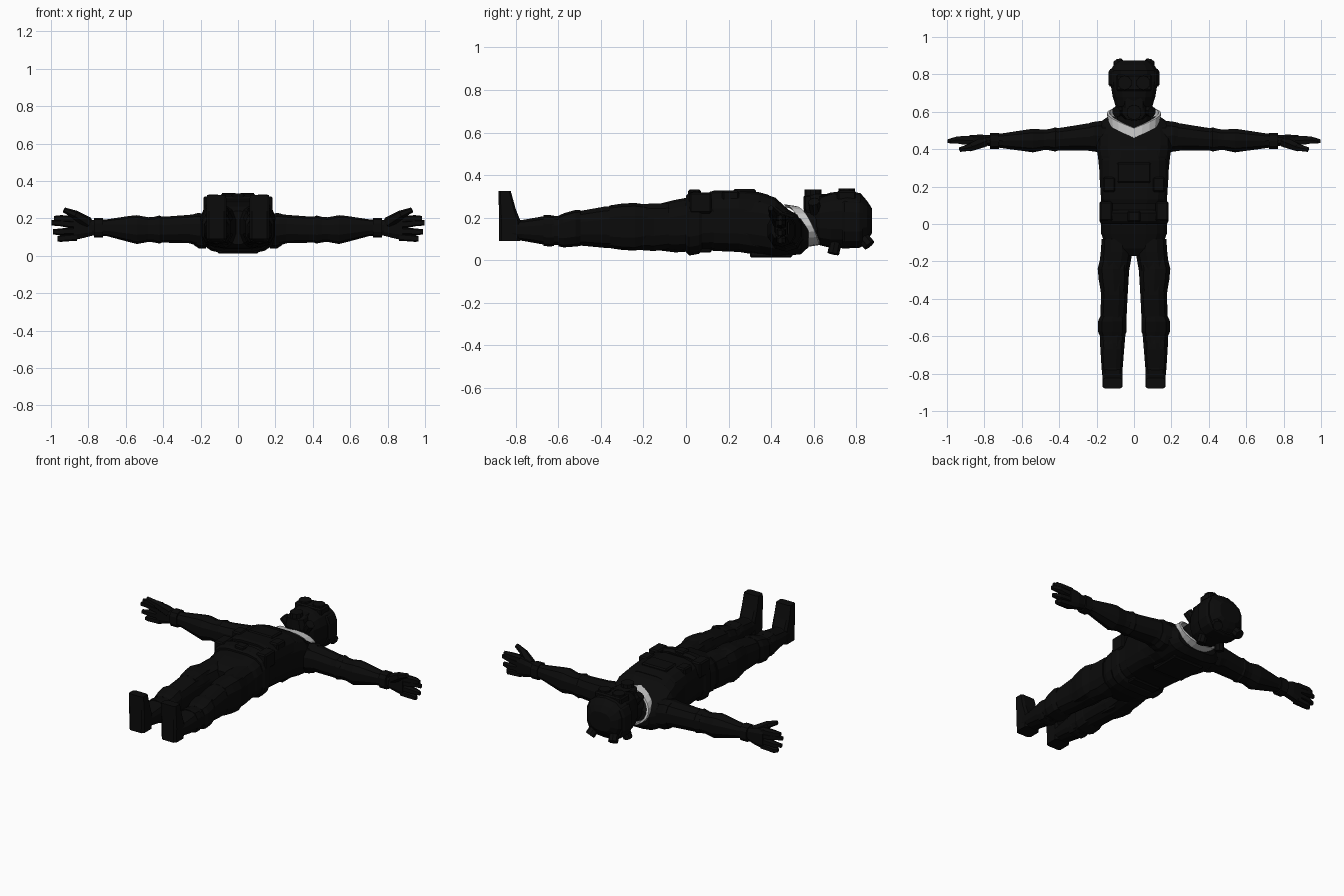
import bpy, bmesh, math
from mathutils import Vector

def mat(name, c):
    m = bpy.data.materials.new(name)
    m.diffuse_color = (*c, 1)
    return m

BLACK = mat("suit black", (0.0032, 0.0032, 0.0032))
WHITE = mat("collar pale grey", (0.55, 0.55, 0.55))

def finish(bm, name, m, mirror=False):
    bmesh.ops.recalc_face_normals(bm, faces=bm.faces)
    me = bpy.data.meshes.new(name)
    bm.to_mesh(me)
    bm.free()
    me.materials.append(m)
    ob = bpy.data.objects.new(name, me)
    bpy.context.collection.objects.link(ob)
    if mirror:
        ob.modifiers.new("mirror", 'MIRROR').use_mirror_merge = False
    return ob

def loft(name, axis, stations, sides=12, n=2.6, mirror=False, m=BLACK):
    """Rounded sections (position, centre a, centre b, half a, half b) along an axis."""
    bm = bmesh.new()
    rings = []
    for p, ca, cb, ra, rb in stations:
        ring = []
        for i in range(sides):
            t = 2 * math.pi * (i + 0.5) / sides
            c, s = math.cos(t), math.sin(t)
            a = ca + ra * math.copysign(abs(c) ** (2 / n), c)
            b = cb + rb * math.copysign(abs(s) ** (2 / n), s)
            ring.append(bm.verts.new({'x': (p, a, b), 'y': (a, p, b), 'z': (a, b, p)}[axis]))
        rings.append(ring)
    for r0, r1 in zip(rings, rings[1:]):
        for i in range(sides):
            j = (i + 1) % sides
            bm.faces.new((r0[i], r0[j], r1[j], r1[i]))
    bm.faces.new(rings[0])
    bm.faces.new(rings[-1])
    return finish(bm, name, m, mirror)

def box(name, lo, hi, mirror=False, bevel=0.008):
    bm = bmesh.new()
    bmesh.ops.create_cube(bm, size=1)
    for v in bm.verts:
        v.co = [(l + h) / 2 + c * (h - l) for l, h, c in zip(lo, hi, v.co)]
    bmesh.ops.bevel(bm, geom=bm.edges[:], offset=bevel, segments=1, affect='EDGES')
    return finish(bm, name, BLACK, mirror)

def rod(name, a, b, r0, r1, sides=8, mirror=False):
    a, b = Vector(a), Vector(b)
    bm = bmesh.new()
    bmesh.ops.create_cone(bm, cap_ends=True, segments=sides, radius1=r0, radius2=r1, depth=(b - a).length)
    q = (b - a).to_track_quat('Z', 'Y')
    for v in bm.verts:
        v.co = q @ v.co + (a + b) / 2
    return finish(bm, name, BLACK, mirror)

# Torso, lying along y with the chest upward
loft("torso", 'y', [
    (-0.17, 0, .15, .05, .09), (-0.13, 0, .155, .15, .11), (-0.05, 0, .16, .178, .125),
    (0.03, 0, .17, .178, .13), (0.15, 0, .18, .178, .135), (0.26, 0, .18, .185, .142),
    (0.36, 0, .168, .195, .148), (0.42, 0, .153, .205, .142), (0.48, 0, .13, .205, .11),
    (0.54, 0, .115, .19, .088), (0.575, 0, .115, .14, .055)], 16, 3.2)
loft("vest", 'y', [
    (0.11, 0, .185, .165, .137), (0.13, 0, .185, .178, .143), (0.25, 0, .183, .186, .146),
    (0.34, 0, .172, .186, .15), (0.39, 0, .163, .17, .145)], 16, 3.6)
loft("belt", 'y', [(-0.0, 0, .17, .178, .135), (0.015, 0, .17, .186, .15),
                   (0.06, 0, .178, .186, .15), (0.075, 0, .178, .178, .135)], 16, 3.6)
box("belt_buckle", (-.035, .01, .28), (.035, .07, .333))
box("belt_pouch", (.115, .015, .22), (.185, .12, .318), True)
box("chest_panel", (-.09, .22, .28), (.09, .33, .334))
box("chest_pocket", (.1, .17, .27), (.165, .25, .327), True)
box("back_pack", (-.11, .3, .012), (.11, .5, .09))
box("back_pouch", (-.1, .02, .035), (.1, .12, .09))

# Arms, stretched along x
loft("arm", 'x', [
    (.15, .46, .135, .085, .085), (.22, .465, .14, .08, .085), (.26, .465, .143, .074, .076),
    (.38, .455, .14, .064, .07), (.42, .452, .14, .062, .07), (.48, .45, .14, .057, .066),
    (.54, .446, .14, .066, .077), (.58, .446, .143, .06, .07), (.70, .445, .15, .042, .045),
    (.78, .446, .15, .03, .042)], 10, 2.3, True)
loft("shoulder_pad", 'x', [(.17, .47, .13, .085, .09), (.21, .473, .135, .077, .095),
                           (.235, .47, .14, .075, .083)], 10, 2.4, True)
loft("elbow_pad", 'x', [(.40, .452, .14, .06, .066), (.42, .452, .14, .067, .075),
                        (.45, .451, .14, .06, .068)], 10, 2.4, True)
loft("wrist_band", 'x', [(.722, .444, .15, .044, .051), (.77, .444, .15, .044, .051)], 10, 3, True)

# Hands
loft("palm", 'x', [(.77, .447, .15, .028, .042), (.82, .45, .15, .03, .056),
                   (.88, .448, .148, .028, .068)], 8, 3, True)
for i, (z0, z1, tip) in enumerate([(.1, .092, .965), (.133, .128, .99), (.166, .176, .998), (.196, .199, .985)]):
    loft("finger_%d" % (i + 1), 'x', [(.86, .447, z0, .026, .02), (.92, .448, (z0 + z1) / 2, .024, .019),
                                      (.95, .449, z1, .02, .018), (tip, .442, z1, .011, .014)], 6, 3, True)
rod("thumb_base", (.80, .44, .175), (.875, .41, .222), .032, .024, 6, True)
rod("thumb_tip", (.865, .413, .218), (.93, .398, .245), .023, .014, 6, True)

# Legs
loft("leg", 'y', [
    (-.08, .095, .16, .08, .11), (-.15, .093, .155, .087, .115), (-.25, .108, .155, .084, .108),
    (-.38, .105, .155, .073, .1), (-.50, .11, .15, .072, .083), (-.58, .113, .138, .07, .07),
    (-.66, .116, .14, .066, .07), (-.77, .117, .14, .058, .05), (-.83, .115, .145, .054, .052)], 12, 2.6, True)
loft("thigh_guard", 'y', [(-.18, .105, .16, .077, .1), (-.24, .112, .157, .085, .112),
                          (-.3, .109, .157, .082, .109), (-.36, .107, .157, .073, .1)], 10, 3, True)
loft("knee_guard", 'y', [(-.495, .113, .152, .07, .085), (-.52, .116, .15, .079, .086),
                         (-.575, .116, .14, .079, .08), (-.6, .116, .137, .068, .072)], 10, 3, True)
loft("boot_cuff", 'y', [(-.62, .116, .138, .066, .071), (-.64, .116, .138, .068, .074),
                        (-.67, .116, .14, .066, .073)], 10, 2.8, True)
loft("boot", 'z', [(.09, .115, -.83, .054, .05), (.18, .115, -.828, .056, .053),
                   (.24, .115, -.84, .056, .041), (.325, .115, -.852, .053, .029)], 8, 6, True)

# Neck and pale collar
loft("neck", 'y', [(.5, 0, .15, .1, .075), (.57, 0, .16, .09, .08), (.64, 0, .17, .085, .09)], 12, 2.2)
bm = bmesh.new()
N, rows = 20, []
for i in range(N):
    t = 2 * math.pi * i / N
    y, s, c = .46 + .115 * abs(math.sin(t / 2)), math.sin(t), math.cos(t)
    rows.append([bm.verts.new((rx * s, y + dy, .163 + rz * c))
                 for rx, dy, rz in ((.138, 0, .1), (.145, .052, .092), (.132, .055, .082), (.122, .01, .085))])
for i in range(N):
    a, b = rows[i], rows[(i + 1) % N]
    for k in range(4):
        bm.faces.new((a[k], a[(k + 1) % 4], b[(k + 1) % 4], b[k]))
finish(bm, "collar", WHITE)

# Helmeted head
loft("head", 'y', [
    (.60, 0, .19, .075, .07), (.63, 0, .185, .1, .115), (.68, 0, .188, .116, .13),
    (.76, 0, .19, .13, .135), (.82, 0, .19, .13, .125), (.85, 0, .185, .11, .095),
    (.873, 0, .185, .075, .06)], 14, 2.6)
loft("helmet_band", 'y', [(.735, 0, .18, .131, .12), (.745, 0, .18, .138, .125),
                          (.815, 0, .18, .138, .122), (.83, 0, .18, .128, .115)], 14, 3)
box("goggle_frame", (-.095, .71, .25), (.095, .80, .327))
rod("goggle_lens", (.05, .755, .27), (.05, .755, .337), .042, .038, 10, True)
loft("mask", 'z', [(.2, 0, .625, .08, .05), (.24, 0, .61, .075, .058), (.3, 0, .605, .06, .052),
                   (.31, 0, .64, .05, .045)], 10, 2.6)
rod("mask_filter", (0, .597, .25), (0, .597, .332), .042, .04, 10)
rod("cheek_filter", (.06, .61, .23), (.095, .60, .275), .03, .028, 8, True)
# Lugs on the back of the helmet
rod("crown_lug", (.065, .82, .12), (.083, .862, .07), .03, .03, 8, True)
rod("rear_lug", (.06, .705, .09), (.07, .692, .03), .028, .028, 8, True)
